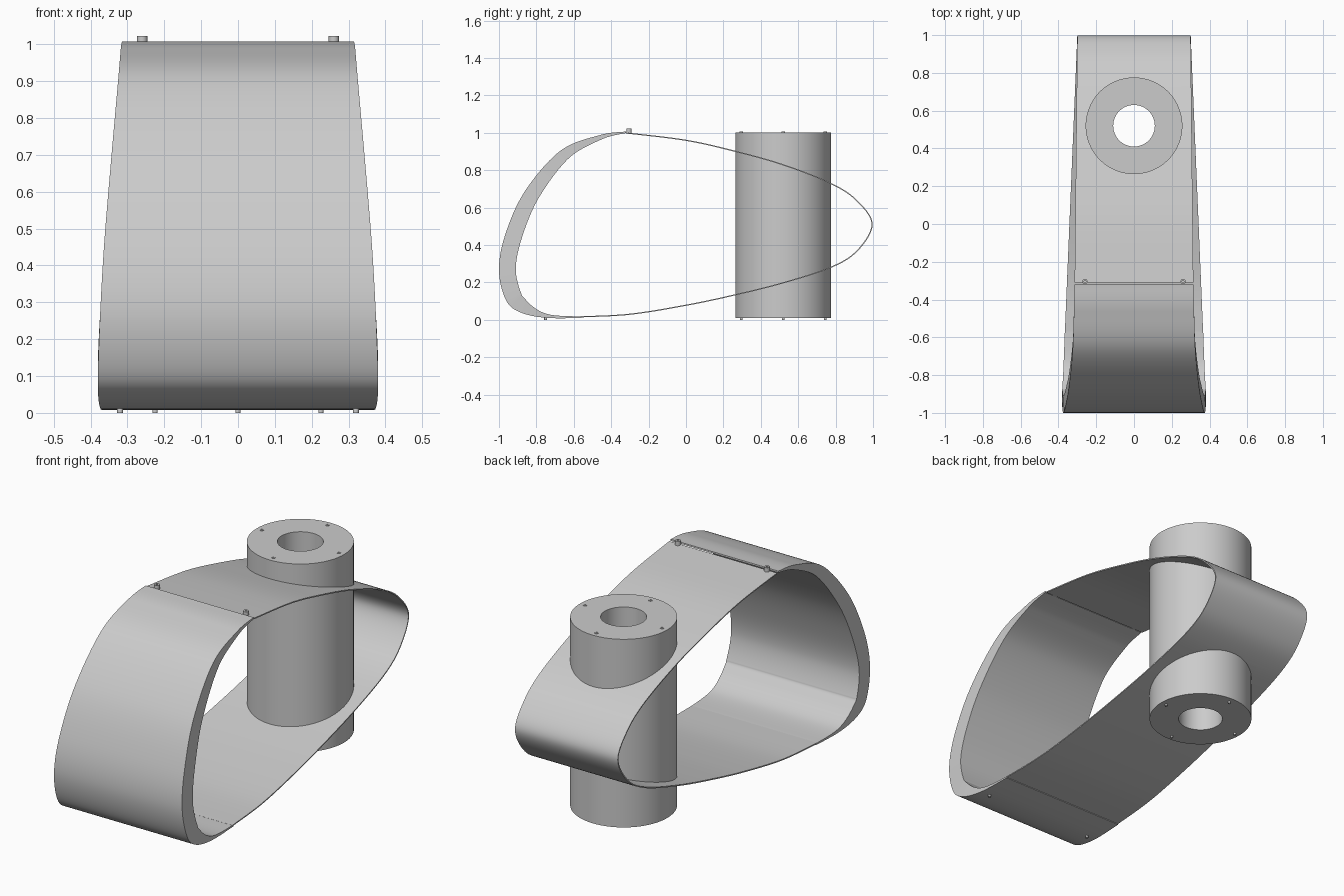
import bpy, bmesh, math

if "Cube" in bpy.data.objects:
    bpy.data.objects.remove(bpy.data.objects["Cube"])


def finish(name, bm, smooth=True):
    bmesh.ops.recalc_face_normals(bm, faces=bm.faces)
    me = bpy.data.meshes.new(name)
    bm.to_mesh(me)
    bm.free()
    ob = bpy.data.objects.new(name, me)
    bpy.context.collection.objects.link(ob)
    if smooth:
        bpy.ops.object.select_all(action='DESELECT')
        ob.select_set(True)
        bpy.context.view_layer.objects.active = ob
        bpy.ops.object.shade_smooth_by_angle(angle=math.radians(35))
    return ob


def spline(pts, n=10):
    """Catmull-Rom curve through tuples of any size."""
    p = [pts[0]] + pts + [pts[-1]]
    out = []
    for i in range(1, len(p) - 2):
        for k in range(n):
            t = k / n
            out.append([0.5 * (2 * b + (c - a) * t + (2 * a - 5 * b + 4 * c - d) * t * t
                               + (3 * b - a - 3 * c + d) * t ** 3)
                        for a, b, c, d in zip(*p[i - 1:i + 3])])
    return out + [list(pts[-1])]


def ribbon(name, pts):
    """Band along a (y, z, half width, thickness) path, thickened inwards."""
    path = spline(pts)
    bm = bmesh.new()
    rows = []
    for i, (y, z, w, t) in enumerate(path):
        a, b = path[max(i - 1, 0)], path[min(i + 1, len(path) - 1)]
        dy, dz = b[0] - a[0], b[1] - a[1]
        l = math.hypot(dy, dz)
        iy, iz = y - dz / l * t, z + dy / l * t
        rows.append([bm.verts.new(c) for c in
                     ((-w, y, z), (w, y, z), (w, iy, iz), (-w, iy, iz))])
    for r, s in zip(rows, rows[1:]):
        for k in range(4):
            bm.faces.new((r[k], r[(k + 1) % 4], s[(k + 1) % 4], s[k]))
    bm.faces.new(rows[0])
    bm.faces.new(rows[-1])
    return finish(name, bm)


def lathe(name, profile, cx, cy, seg):
    """Closed (radius, z) profile turned about a vertical axis."""
    bm = bmesh.new()
    rings = [[bm.verts.new((cx + r * math.cos(2 * math.pi * k / seg),
                            cy + r * math.sin(2 * math.pi * k / seg), z))
              for k in range(seg)] for r, z in profile]
    for a, b in zip(rings, rings[1:] + rings[:1]):
        for k in range(seg):
            j = (k + 1) % seg
            bm.faces.new((a[k], a[j], b[j], b[k]))
    return finish(name, bm)


def peg(name, x, y, z0, z1, r):
    lathe(name, [(r, z0), (r, z1), (r * 0.4, z1), (r * 0.4, z0)], x, y, 16)


# Thick curved front panel, top edge round to the underside
ribbon("front_panel", [
    (-0.32, 1.007, 0.315, 0.008), (-0.46, 0.988, 0.318, 0.025), (-0.67, 0.905, 0.325, 0.06),
    (-0.86, 0.69, 0.344, 0.082), (-0.965, 0.46, 0.363, 0.09), (-1.0, 0.27, 0.374, 0.09),
    (-0.965, 0.11, 0.38, 0.09), (-0.89, 0.042, 0.379, 0.075), (-0.75, 0.011, 0.373, 0.022),
    (-0.56, 0.01, 0.366, 0.008)])

# Thin rear loop, underside round the back to the top
loop = [(-0.57, 0.013), (-0.3, 0.027), (0.0, 0.075), (0.26, 0.13), (0.52, 0.195),
        (0.78, 0.28), (0.92, 0.37), (0.998, 0.51), (0.92, 0.635), (0.78, 0.73),
        (0.52, 0.832), (0.26, 0.905), (0.0, 0.963), (-0.31, 1.001)]
band = ribbon("rear_band", [
    (y, z, (0.30 + 0.042 * (1 - y)) if i < 7 else 0.30 + 0.011 * (1 - y), 0.006)
    for i, (y, z) in enumerate(loop)])

# Opening in the loop for the column
CY = 0.52
bm = bmesh.new()
bmesh.ops.create_cone(bm, cap_ends=True, segments=64, radius1=0.25, radius2=0.25, depth=3)
bmesh.ops.translate(bm, verts=bm.verts, vec=(0, CY, 0.5))
cutter = finish("column_cutter", bm, False)
cutter.hide_render = True
cutter.hide_set(True)
mod = band.modifiers.new("opening", 'BOOLEAN')
mod.operation = 'DIFFERENCE'
mod.object = cutter

# Hollow upright column
lathe("column", [(0.256, 0.01), (0.256, 1.003), (0.11, 1.003), (0.11, 0.01)], 0, CY, 96)

# Screws at both ends of the column
for i in range(4):
    x = 0.225 * math.cos(i * math.pi / 2)
    y = CY + 0.225 * math.sin(i * math.pi / 2)
    peg("column_top_screw", x, y, 0.99, 1.006, 0.01)
    peg("column_bottom_screw", x, y, 0.0, 0.02, 0.007)

# Pegs on top of and beneath the front panel
for s in (-1, 1):
    peg("top_peg", s * 0.26, -0.305, 0.995, 1.022, 0.014)
    peg("bottom_peg", s * 0.32, -0.75, 0.0, 0.02, 0.008)
